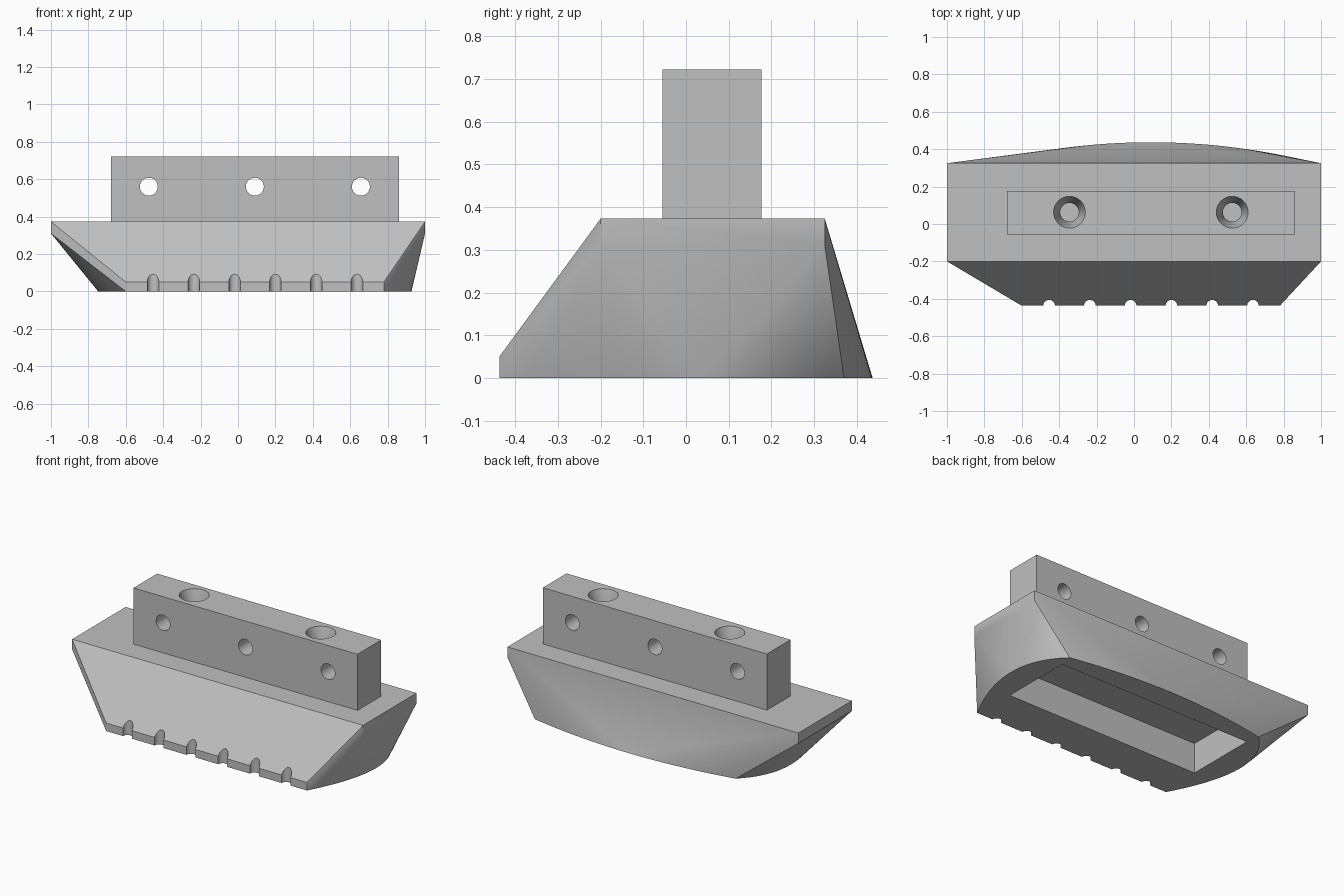
import bpy, bmesh, math
from mathutils import Vector

old = bpy.data.objects.get("Cube")
if old:
    bpy.data.objects.remove(old, do_unlink=True)

# Single plain grey
grey = bpy.data.materials.new("plain_grey")
grey.use_nodes = True
colour = (0.53, 0.53, 0.53, 1)
grey.diffuse_color = colour
grey.node_tree.nodes["Principled BSDF"].inputs["Base Color"].default_value = colour


def finish(name, bm):
    bmesh.ops.recalc_face_normals(bm, faces=bm.faces[:])
    mesh = bpy.data.meshes.new(name)
    bm.to_mesh(mesh)
    bm.free()
    mesh.materials.append(grey)
    obj = bpy.data.objects.new(name, mesh)
    bpy.context.collection.objects.link(obj)
    return obj


def box(name, lo, hi):
    bm = bmesh.new()
    bmesh.ops.create_cube(bm, size=1)
    for v in bm.verts:
        v.co = [lo[i] + (v.co[i] + 0.5) * (hi[i] - lo[i]) for i in range(3)]
    return finish(name, bm)


def lathe(name, rings, centre, along_y=False):
    """Closed round solid from (radius, height) rings."""
    bm = bmesh.new()
    n = 32
    loops = []
    for r, h in rings:
        loop = []
        for i in range(n):
            a = math.tau * i / n
            x, y = r * math.cos(a), r * math.sin(a)
            co = Vector((x, h, y) if along_y else (x, y, h))
            loop.append(bm.verts.new(co + Vector(centre)))
        loops.append(loop)
    for a, b in zip(loops, loops[1:]):
        for i in range(n):
            j = (i + 1) % n
            bm.faces.new((a[i], a[j], b[j], b[i]))
    bm.faces.new(loops[0])
    bm.faces.new(loops[-1])
    return finish(name, bm)


def cut(obj, cutters):
    bpy.context.view_layer.objects.active = obj
    for c in cutters:
        mod = obj.modifiers.new("cut", "BOOLEAN")
        mod.operation = "DIFFERENCE"
        mod.solver = "EXACT"
        mod.object = c
        bpy.ops.object.modifier_apply(modifier=mod.name)
        bpy.data.objects.remove(c, do_unlink=True)


def smooth(obj):
    bpy.ops.object.select_all(action="DESELECT")
    obj.select_set(True)
    bpy.context.view_layer.objects.active = obj
    bpy.ops.object.shade_smooth_by_angle(angle=math.radians(25))


# Flared body: rectangular top rim hulled to a curved footprint
mid, half, front, corner = 0.09, 0.69, -0.437, 0.37
points = [(x, y, z) for x in (-1, 1) for y in (-0.2, 0.325) for z in (0.31, 0.373)]
steps = 20
for side in (-1, 1):
    points.append((mid + side * half, front, 0.05))
    for i in range(steps + 1):
        t = i / steps
        # Bulging end
        x = half + 2 * t * (1 - t) * 0.295
        y = (1 - t) ** 2 * front + 2 * t * (1 - t) * 0.1 + t * t * corner
        points.append((mid + side * x, y, 0))
        # Half of the bowed back
        if i < steps:
            points.append((mid + side * half * t, 0.437 - 0.067 * t * t, 0))
bm = bmesh.new()
for p in points:
    bm.verts.new(p)
bmesh.ops.remove_doubles(bm, verts=bm.verts[:], dist=0.0001)
bmesh.ops.convex_hull(bm, input=bm.verts[:])
bmesh.ops.dissolve_limit(bm, angle_limit=0.002, verts=bm.verts[:], edges=bm.edges[:])
body = finish("flared_body", bm)

# Pocket underneath and grooves along the front edge
cutters = [box("pocket_cutter", (-0.585, -0.17, -0.1), (0.765, 0.285, 0.19))]
for i in range(6):
    cutters.append(lathe("groove_cutter", [(0.031, -0.1), (0.031, 0.3)],
                         (-0.454 + 0.218 * i, front, 0)))
cut(body, cutters)
smooth(body)

# Mounting block with cross holes and countersunk blind holes
block = box("mounting_block", (-0.68, -0.055, 0.36), (0.86, 0.177, 0.722))
cutters = [lathe("cross_hole_cutter", [(0.048, -0.3), (0.048, 0.3)],
                 (mid + 0.567 * i, 0.06, 0.56), True) for i in (-1, 0, 1)]
for x in (-0.345, 0.525):
    cutters.append(lathe("screw_hole_cutter",
                         [(0.05, 0.42), (0.05, 0.6), (0.085, 0.722), (0.085, 0.8)],
                         (x, 0.063, 0)))
cut(block, cutters)
smooth(block)
